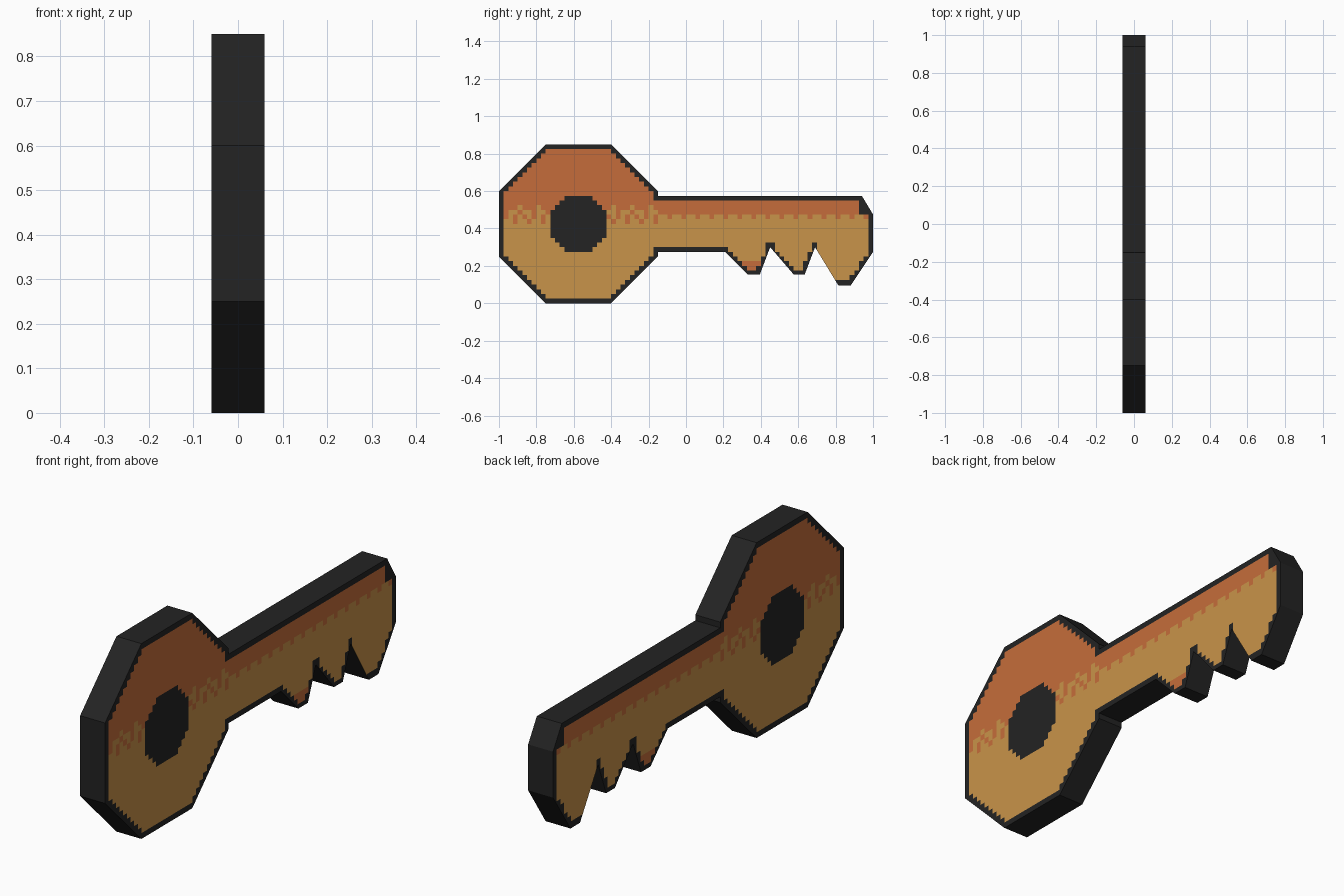
import bpy, bmesh, math
from mathutils import Vector
from mathutils.geometry import intersect_point_line

if "Cube" in bpy.data.objects:
    bpy.data.objects.remove(bpy.data.objects["Cube"])

HALF = 0.06      # half thickness
CELL = 0.025     # size of one painted pixel


def material(name, rgb):
    m = bpy.data.materials.new(name)
    m.diffuse_color = (*rgb, 1)
    m.use_nodes = True
    m.node_tree.nodes["Principled BSDF"].inputs["Base Color"].default_value = m.diffuse_color
    return m


DARK, ORANGE, GOLD = 0, 1, 2
mats = [material("charcoal", (0.0168, 0.0168, 0.0168)),
        material("copper_orange", (0.558, 0.152, 0.043)),
        material("gold", (0.584, 0.292, 0.067))]

# Key silhouette (y, z): octagonal bow, shaft and three teeth
bow = [(-0.15, 0.6), (-0.4, 0.85), (-0.75, 0.85), (-1, 0.6),
       (-1, 0.25), (-0.75, 0), (-0.4, 0), (-0.15, 0.25)]
teeth = [(0.21, 0.275), (0.33, 0.155), (0.395, 0.155),
         (0.45, 0.30), (0.575, 0.155), (0.635, 0.155),
         (0.69, 0.30), (0.815, 0.095), (0.88, 0.095)]
shaft_end = [(1, 0.275), (1, 0.475), (0.94, 0.575), (-0.15, 0.575)]
outline = bow + [(-0.15, 0.275)] + teeth + shaft_end


def edge_distance(p):
    """Distance to the outline, leaving out the unlined slope of the last tooth."""
    best = 9
    for i, a in enumerate(outline):
        b = outline[(i + 1) % len(outline)]
        if a == (0.69, 0.30):
            continue
        a, b = Vector((*a, 0)), Vector((*b, 0))
        q, t = intersect_point_line(p, a, b)
        q = a.lerp(b, min(max(t, 0), 1))
        best = min(best, (p - q).length)
    return best


def paint(y, z):
    """Colour of the pixel that holds the point (y, z)."""
    i, j = math.floor((y + 1) / CELL), math.floor(z / CELL)
    cy, cz = (i + 0.5) * CELL - 1, (j + 0.5) * CELL
    # dark ring hole, rim and chamfered tip
    if math.hypot(cy + 0.575, cz - 0.425) < 0.152:
        return DARK
    if edge_distance(Vector((cy, cz, 0))) < 0.02 or (cy > 0.935 and cz > 0.475):
        return DARK
    # bow: dithered change from gold to orange
    if cy < -0.15:
        gold = {17: i % 3 != 0, 18: i % 2 == 0, 19: i % 3 != 1, 20: i % 4 == 0}
        return GOLD if gold.get(j, j < 17) else ORANGE
    # first tooth has an orange tip
    if 0.25 < cy < 0.44 and cz < 0.225:
        return ORANGE
    # shaft: toothed colour boundary
    return GOLD if j < 18 or (j == 18 and i % 3 != 0) else ORANGE


# Extruded body
bm = bmesh.new()
face = bm.faces.new([bm.verts.new((-HALF, y, z)) for y, z in outline])
ext = bmesh.ops.extrude_face_region(bm, geom=[face], use_keep_orig=True)
bmesh.ops.translate(bm, vec=(2 * HALF, 0, 0),
                    verts=[g for g in ext["geom"] if isinstance(g, bmesh.types.BMVert)])
bmesh.ops.recalc_face_normals(bm, faces=bm.faces)
bmesh.ops.triangulate(bm, faces=[f for f in bm.faces if abs(f.normal.x) > 0.9])

# Cut the two flat sides into pixels
for axis, start, count in ((1, -1, 80), (2, 0, 34)):
    no = Vector((0, axis == 1, axis == 2))
    for k in range(1, count):
        sides = [f for f in bm.faces if abs(f.normal.x) > 0.9]
        geom = sides + list({e for f in sides for e in f.edges}) \
                     + list({v for f in sides for v in f.verts})
        bmesh.ops.bisect_plane(bm, geom=geom, dist=1e-5,
                               plane_co=no * (start + k * CELL), plane_no=no)

# Paint the sides; the walls stay dark
bm.normal_update()
for f in bm.faces:
    c = f.calc_center_median()
    f.material_index = paint(c.y, c.z) if abs(f.normal.x) > 0.9 else DARK

mesh = bpy.data.meshes.new("key")
bm.to_mesh(mesh)
bm.free()
for m in mats:
    mesh.materials.append(m)
bpy.context.collection.objects.link(bpy.data.objects.new("key", mesh))
